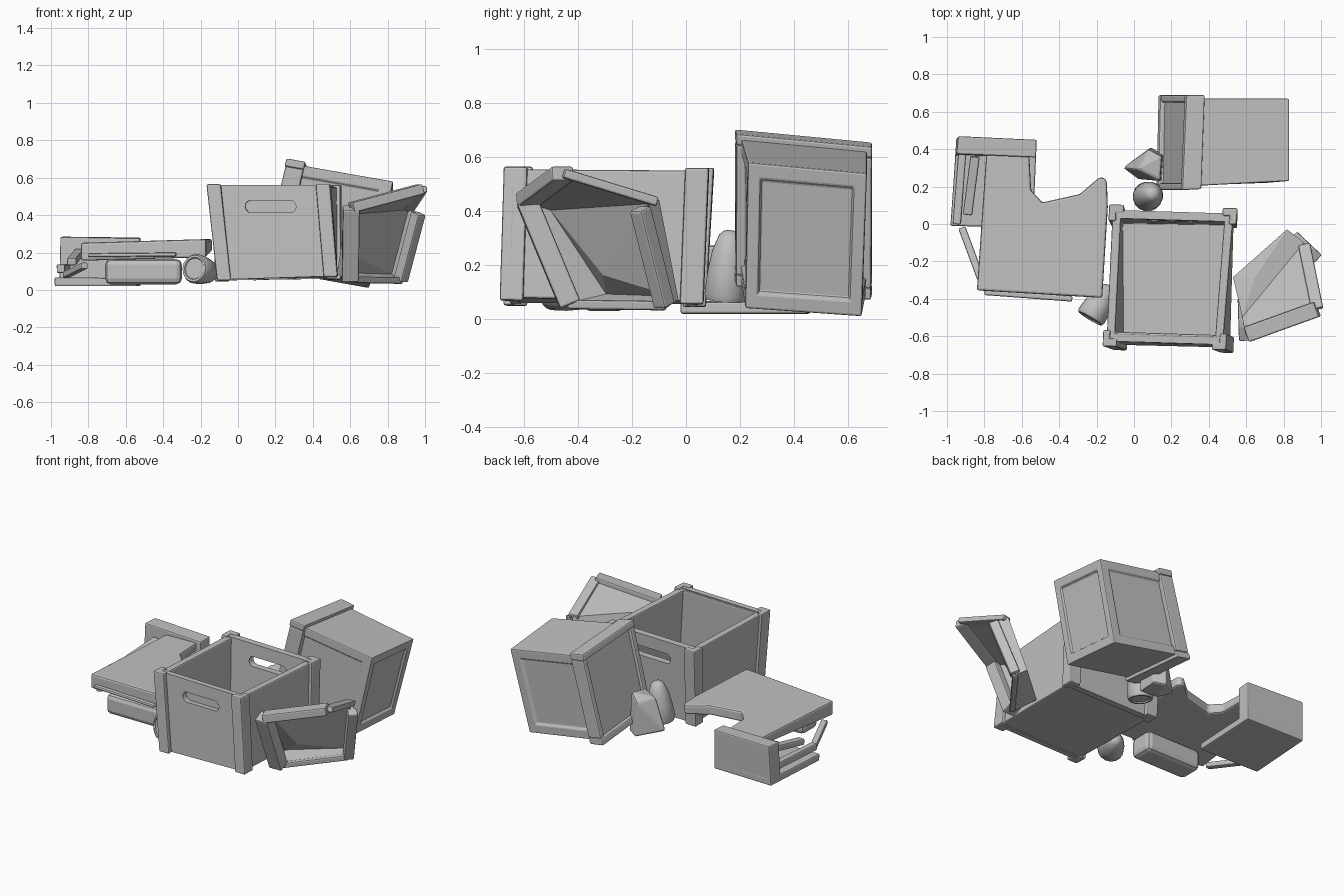
import bpy, bmesh, math
from mathutils import Vector, Matrix

cube = bpy.data.objects.get("Cube")
if cube:
    bpy.data.objects.remove(cube)

grey = bpy.data.materials.new("weathered_grey")
grey.use_nodes = True
tone = (0.53, 0.53, 0.53, 1)
grey.diffuse_color = tone
grey.node_tree.nodes["Principled BSDF"].inputs["Base Color"].default_value = tone


def finish(name, bm, bevel=0.008, smooth=False):
    bmesh.ops.recalc_face_normals(bm, faces=bm.faces)
    mesh = bpy.data.meshes.new(name)
    bm.to_mesh(mesh)
    bm.free()
    mesh.materials.append(grey)
    ob = bpy.data.objects.new(name, mesh)
    bpy.context.collection.objects.link(ob)
    if bevel:
        mod = ob.modifiers.new("worn_edges", "BEVEL")
        mod.width = bevel
        mod.segments = 2
        mod.limit_method = "ANGLE"
    if smooth:
        bpy.ops.object.select_all(action="DESELECT")
        ob.select_set(True)
        bpy.context.view_layer.objects.active = ob
        bpy.ops.object.shade_smooth_by_angle(angle=math.radians(40))
    return ob


def add_box(bm, lo, hi):
    lo, hi = Vector(lo), Vector(hi)
    for v in bmesh.ops.create_cube(bm, size=1)["verts"]:
        v.co = [(a + b) / 2 + c * (b - a) for a, b, c in zip(lo, hi, v.co)]


def warp(bm, corners):
    """Map the unit cube onto eight corners, first axis varying fastest."""
    pts = [Vector(c) for c in corners]
    for vert in bm.verts:
        u, v, w = vert.co
        row = [pts[i].lerp(pts[i + 1], u) for i in (0, 2, 4, 6)]
        vert.co = row[0].lerp(row[1], v).lerp(row[2].lerp(row[3], v), w)


def warped_boxes(name, corners, boxes):
    bm = bmesh.new()
    for lo, hi in boxes:
        add_box(bm, lo, hi)
    warp(bm, corners)
    return finish(name, bm)


def beam(name, a, b, width, depth):
    a, b = Vector(a), Vector(b)
    bm = bmesh.new()
    half = Vector((width, depth, (b - a).length)) / 2
    add_box(bm, -half, half)
    turn = (b - a).to_track_quat("Z", "Y").to_matrix().to_4x4()
    bm.transform(Matrix.Translation((a + b) / 2) @ turn)
    return finish(name, bm)


def slotted_wall(bm, v0, v1):
    """Wall with a rounded hand slot, in unit crate space."""
    slot = []
    for side in (1, -1):
        for i in range(7):
            t = math.pi / 2 * (i / 3 - side)
            slot.append((0.5 + side * 0.17 + 0.045 * math.cos(t), 0.77 + 0.065 * math.sin(t)))
    edges = []
    for ring in ([(0.04, 0), (0.96, 0), (0.96, 1), (0.04, 1)], slot):
        vs = [bm.verts.new((u, v0, w)) for u, w in ring]
        edges += [bm.edges.new((vs[i - 1], vs[i])) for i in range(len(vs))]
    fill = bmesh.ops.triangle_fill(bm, edges=edges, use_beauty=True)["geom"]
    faces = [g for g in fill if isinstance(g, bmesh.types.BMFace)]
    out = bmesh.ops.extrude_face_region(bm, geom=faces, use_keep_orig=True)["geom"]
    for g in out:
        if isinstance(g, bmesh.types.BMVert):
            g.co.y = v1


# Open crate: leaning walls, hand slots and L-shaped corner posts
main = [(-0.10, -0.66, 0.055), (0.52, -0.675, 0.075), (-0.11, 0.06, 0.05), (0.54, 0.05, 0.06),
        (-0.155, -0.64, 0.56), (0.48, -0.66, 0.56), (-0.12, 0.09, 0.555), (0.54, 0.07, 0.555)]
posts = []
for u, su in ((-0.02, 0), (0.9, 0.06)):
    for v, sv in ((-0.02, 0), (0.9, 0.06)):
        posts.append(((u, v + sv, -0.01), (u + 0.12, v + sv + 0.06, 1.01)))
        posts.append(((u + su, v, -0.01), (u + su + 0.06, v + 0.12, 1.01)))
warped_boxes("crate_posts", main, posts)
warped_boxes("crate_floor", main, [((0.03, 0.03, 0.01), (0.97, 0.97, 0.08))])
warped_boxes("crate_side_walls", main, [((u, 0.05, 0.01), (u + 0.07, 0.95, 0.99)) for u in (0.01, 0.92)])
warped_boxes("crate_slot_backing", main, [((0.06, 0.065, 0.02), (0.94, 0.09, 0.99))])
for name, v0, v1 in (("crate_front_wall", 0.02, 0.07), ("crate_back_wall", 0.92, 0.98)):
    bm = bmesh.new()
    slotted_wall(bm, v0, v1)
    warp(bm, main)
    finish(name, bm, 0)

# Tipped crate: panelled body with a nearly flush lid and a raised rim
tipped = [(0.71, 0.22, 0.04), (0.70, 0.65, 0.01), (0.83, 0.23, 0.58), (0.83, 0.67, 0.54),
          (0.13, 0.20, 0.16), (0.14, 0.67, 0.11), (0.26, 0.20, 0.68), (0.28, 0.67, 0.635)]
bm = bmesh.new()
add_box(bm, (0, 0, 0), (1, 1, 0.965))
bm.normal_update()
for face in list(bm.faces):
    if face.normal.z < 0.5 and abs(face.normal.y) < 0.5:
        bmesh.ops.inset_individual(bm, faces=[face], thickness=0.15)
        bmesh.ops.inset_individual(bm, faces=[face], thickness=0.015, depth=-0.03)
warp(bm, tipped)
finish("tipped_crate_body", bm)
rim = [((-0.04, v, 0.83), (1.04, v + 0.08, 1.01)) for v in (-0.04, 0.96)]
rim += [((u, 0.04, 0.83), (u + 0.08, 0.96, 1)) for u in (-0.04, 0.96)]
warped_boxes("tipped_crate_rim", tipped, rim)

# Broken crate: dented shell with split rim bars
a, b, e = (0.605, -0.59, 0.44), (0.98, -0.455, 0.54), (0.965, -0.17, 0.41)
f, d = (0.87, -0.08, 0.05), (0.60, -0.43, 0.055)
back = [(0.54, -0.29, 0.09), (0.59, -0.50, 0.41), (0.91, -0.11, 0.435), (0.82, -0.04, 0.08)]
bm = bmesh.new()
vs = [bm.verts.new(p) for p in (a, b, e, f, d, *back)]
dent = bm.verts.new((0.65, -0.30, 0.17))
for quad in ((4, 0, 6, 5), (0, 1, 7, 6), (2, 3, 8, 7), (3, 4, 5, 8)):
    bm.faces.new([vs[i] for i in quad])
for i in range(4):
    bm.faces.new((vs[5 + i], vs[5 + (i + 1) % 4], dent))
shell = finish("broken_crate_shell", bm, 0)
thick = shell.modifiers.new("thickness", "SOLIDIFY")
thick.thickness = 0.025
thick.offset = 0
for name, p, q, w, h in (("left", a, d, 0.09, 0.08), ("top", a, b, 0.085, 0.055),
                         ("right", e, f, 0.06, 0.06), ("upper", b, back[2], 0.065, 0.035),
                         ("lower", d, f, 0.035, 0.035)):
    beam("broken_crate_" + name + "_bar", p, q, w, h)

# Torn sheet over the left pile, thinner towards the back
outline = [(-0.84, -0.355), (-0.17, -0.395), (-0.14, 0.09), (-0.145, 0.23), (-0.165, 0.25), (-0.19, 0.245),
           (-0.29, 0.16), (-0.4, 0.135), (-0.49, 0.115), (-0.55, 0.18), (-0.56, 0.37), (-0.79, 0.37)]
bm = bmesh.new()
for low in (0, 1):
    bm.faces.new([bm.verts.new((x, y, 0.262 + 0.03 * (x + 0.5) - low * (0.075 - 0.06 * y)))
                  for x, y in outline])
loops = [list(face.verts) for face in bm.faces]
for i in range(len(outline)):
    bm.faces.new((loops[0][i - 1], loops[0][i], loops[1][i], loops[1][i - 1]))
finish("torn_sheet", bm, 0.012)

# Collapsed box and loose timber under the sheet
low_box = [(-0.98, -0.01, 0.02), (-0.54, -0.02, 0.02), (-0.95, 0.46, 0.02), (-0.52, 0.45, 0.02),
           (-0.99, -0.01, 0.28), (-0.54, -0.02, 0.26), (-0.94, 0.47, 0.285), (-0.52, 0.45, 0.28)]
for name, lo, hi in (("low_box_floor", (0, 0, 0), (1, 1, 0.18)), ("low_box_back", (0, 0.8, 0), (1, 1, 1)),
                     ("low_box_slat", (0.03, 0.02, 0.27), (0.13, 0.85, 0.45))):
    warped_boxes(name, low_box, [(lo, hi)])
beam("low_box_upper_slat", (-0.85, 0.36, 0.2), (-0.89, 0.05, 0.15), 0.05, 0.04)
beam("loose_stick", (-0.92, -0.02, 0.08), (-0.82, -0.29, 0.13), 0.04, 0.035)
bm = bmesh.new()
add_box(bm, (-0.71, -0.385, 0.03), (-0.3, -0.22, 0.165))
finish("timber_block", bm, 0.03)
beam("sheet_front_splint", (-0.8, -0.365, 0.185), (-0.33, -0.4, 0.19), 0.03, 0.02)


# Rounded plugs with a ringed flat end
def plug(name, base, tip, girth):
    base, tip = Vector(base), Vector(tip)
    size = (tip - base).length
    profile = [(0, 0.03), (0.7, 0.03), (0.75, 0), (0.9, 0), (1, 0.08),
               (0.93, 0.4), (0.78, 0.7), (0.52, 0.92), (0.3, 0.985), (0, 1)]
    bm = bmesh.new()
    vs = [bm.verts.new((r * girth, 0, h * size)) for r, h in profile]
    es = [bm.edges.new(pair) for pair in zip(vs, vs[1:])]
    bmesh.ops.spin(bm, geom=vs + es, cent=(0, 0, 0), axis=(0, 0, 1), angle=math.tau, steps=16)
    bmesh.ops.remove_doubles(bm, verts=bm.verts, dist=0.0005)
    bm.transform(Matrix.Translation(base) @ (tip - base).to_track_quat("Z", "Y").to_matrix().to_4x4())
    finish(name, bm, 0, True)


plug("upright_plug", (0.07, 0.145, 0.07), (0.10, 0.165, 0.33), 0.08)
plug("fallen_plug", (-0.235, -0.505, 0.115), (-0.13, -0.33, 0.09), 0.08)

# Splintered wedge behind the open crate
bm = bmesh.new()
for p in ((-0.06, 0.30, 0.09), (0.09, 0.41, 0.05), (0.16, 0.37, 0.06), (0.15, 0.23, 0.06),
          (0.02, 0.24, 0.06), (0.08, 0.40, 0.28), (0.15, 0.36, 0.32), (0.14, 0.23, 0.3), (0.02, 0.29, 0.29)):
    bm.verts.new(p)
bmesh.ops.convex_hull(bm, input=bm.verts)
finish("splintered_wedge", bm, 0.012)
